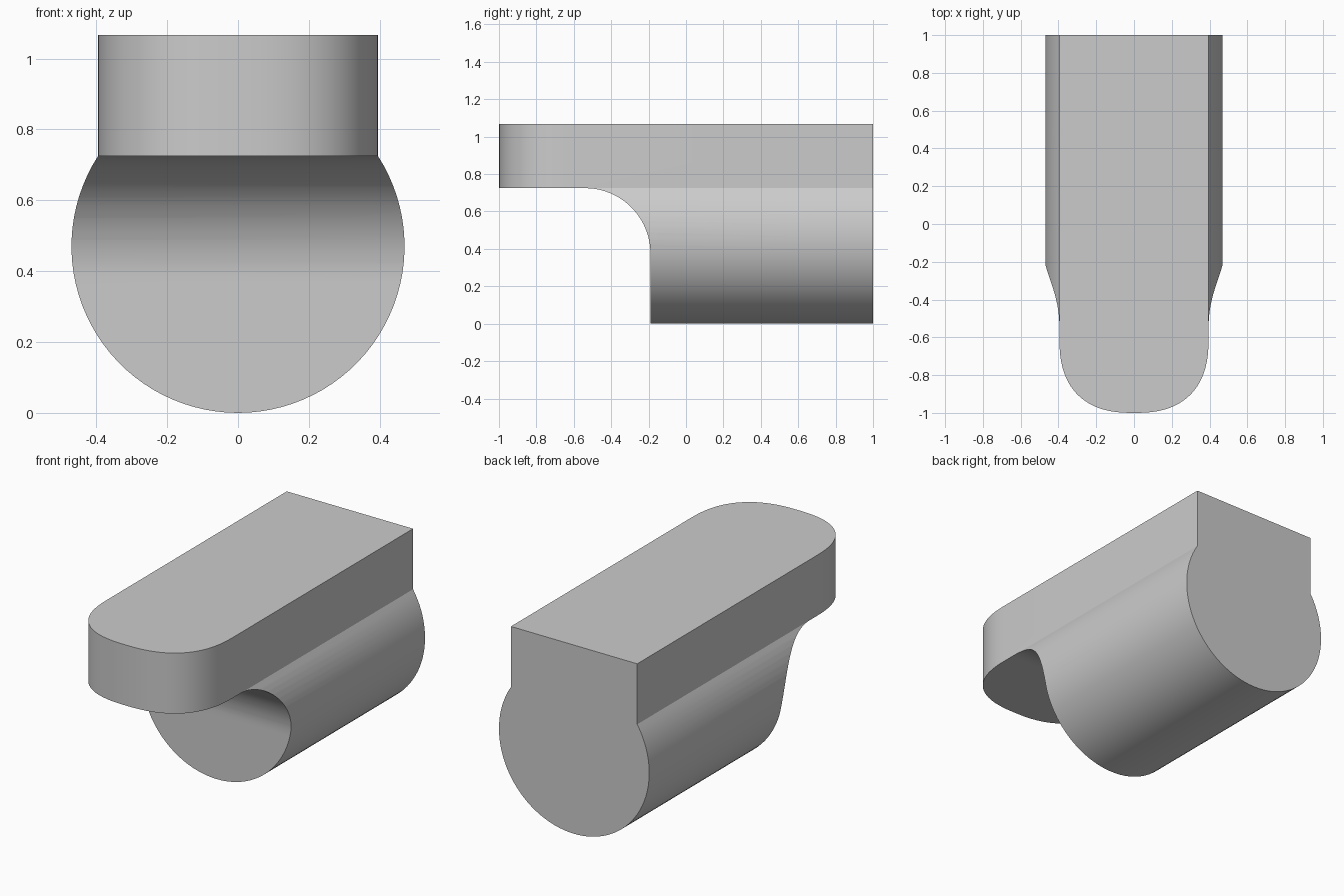
import bpy
import bmesh
from math import sin, cos, pi, asin, radians
from mathutils import Vector

if "Cube" in bpy.data.objects:
    bpy.data.objects.remove(bpy.data.objects["Cube"])

HALF_W, RADIUS, TOP = 0.395, 0.47, 1.067


def prism(name, points, offset):
    """Solid made by extruding a planar outline along offset."""
    bm = bmesh.new()
    face = bm.faces.new([bm.verts.new(p) for p in points])
    ext = bmesh.ops.extrude_face_region(bm, geom=[face], use_keep_orig=True)
    moved = [g for g in ext["geom"] if isinstance(g, bmesh.types.BMVert)]
    bmesh.ops.translate(bm, verts=moved, vec=Vector(offset))
    bmesh.ops.recalc_face_normals(bm, faces=bm.faces)
    mesh = bpy.data.meshes.new(name)
    bm.to_mesh(mesh)
    bm.free()
    obj = bpy.data.objects.new(name, mesh)
    bpy.context.collection.objects.link(obj)
    return obj


def keep_inside(obj, limit):
    """Trim obj to the limit solid, then discard the limit."""
    mod = obj.modifiers.new("trim", "BOOLEAN")
    mod.operation, mod.solver, mod.object = "INTERSECT", "EXACT", limit
    bpy.context.view_layer.objects.active = obj
    bpy.ops.object.modifier_apply(modifier=mod.name)
    bpy.data.objects.remove(limit)


# Body: round barrel below a straight-sided block, running front to back
start = pi - asin(HALF_W / RADIUS)
N = 64
angles = [start - 2 * start * i / N for i in range(N + 1)]
section = [(RADIUS * sin(a), -1, RADIUS - RADIUS * cos(a)) for a in angles]
shoulder = section[0][2]
section += [(-HALF_W, -1, TOP), (HALF_W, -1, TOP)]
body = prism("latch_body", section, (0, 2, 0))

# Side outline: barrel cut back at the front with a hollow fillet under the nose
R, FACE_Y = 0.35, -0.19
side = [(-1, 1.1, -0.1), (-1, 1.1, 1.2), (-1, -1.1, 1.2), (-1, -1.1, shoulder)]
for i in range(25):
    a = pi / 2 * (1 - i / 24)
    side.append((-1, FACE_Y - R + R * cos(a), shoulder - R + R * sin(a)))
side.append((-1, FACE_Y, -0.1))
keep_inside(body, prism("side_limit", side, (2, 0, 0)))

# Plan outline: rounded nose
plan = [(1, 1.1, -0.2), (-1, 1.1, -0.2), (-1, -0.6, -0.2)]
for i in range(41):
    a = pi * i / 40
    c, s = cos(a), max(sin(a), 0)
    x = -HALF_W * (1 if c >= 0 else -1) * abs(c) ** 0.8
    plan.append((x, -0.6 - 0.4 * s ** 0.8, -0.2))
plan.append((1, -0.6, -0.2))
keep_inside(body, prism("plan_limit", plan, (0, 0, 1.6)))

body.select_set(True)
bpy.context.view_layer.objects.active = body
bpy.ops.object.shade_smooth_by_angle(angle=radians(30))
